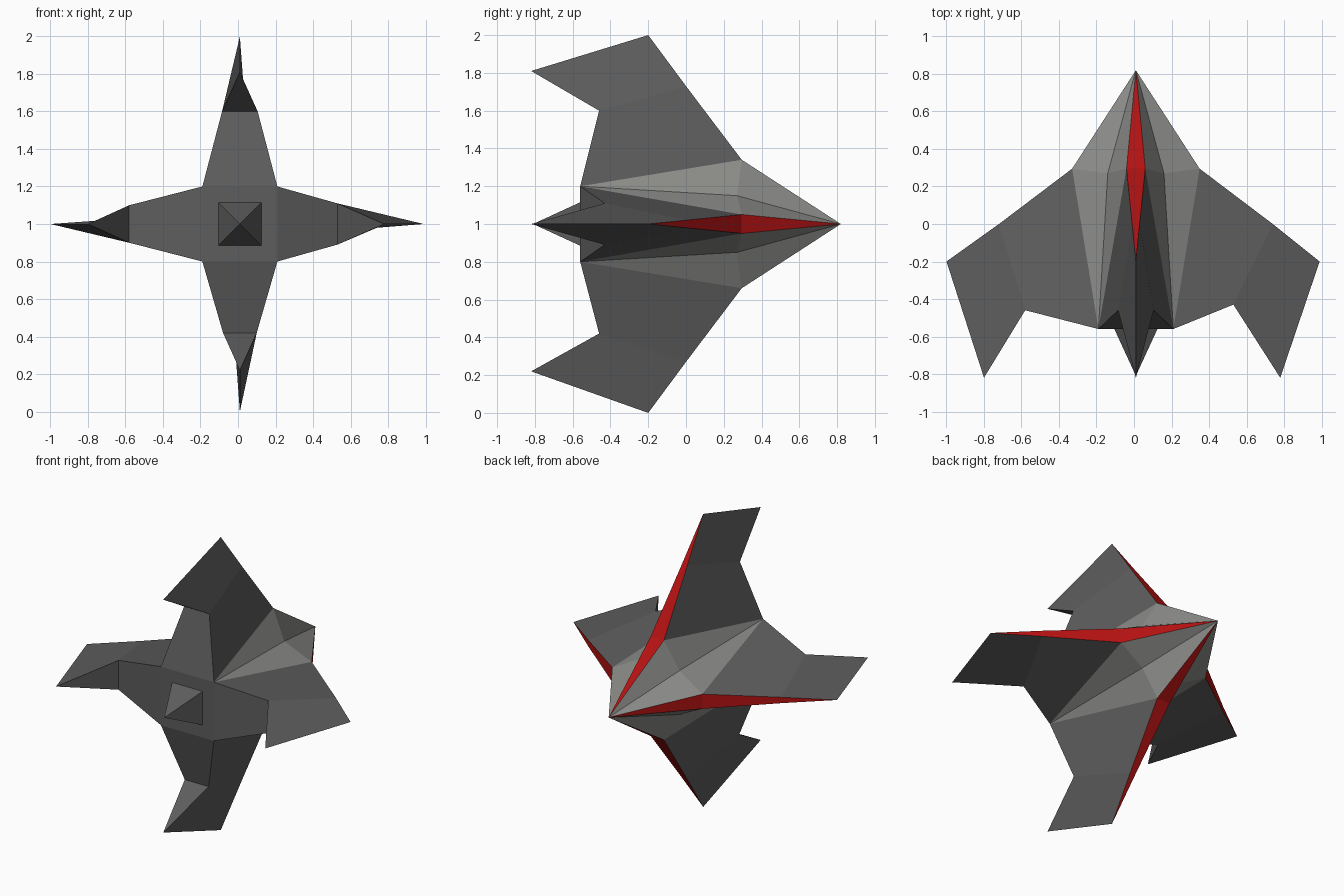
import bpy
from mathutils import Vector

cube = bpy.data.objects.get("Cube")
if cube:
    bpy.data.objects.remove(cube)


def make_material(name, color):
    mat = bpy.data.materials.new(name)
    mat.use_nodes = True
    mat.diffuse_color = (*color, 1)
    mat.node_tree.nodes["Principled BSDF"].inputs["Base Color"].default_value = (*color, 1)
    return mat


dark = make_material("dark_grey", (0.11, 0.11, 0.11))
light = make_material("light_grey", (0.26, 0.26, 0.25))
red = make_material("red", (0.45, 0.006, 0.006))

CENTER = Vector((0.01, 0, 1))
X, Z = Vector((1, 0, 0)), Vector((0, 0, 1))


def place(point, out, side):
    """Turn (reach, y, sideways) into a world position for one arm."""
    reach, y, sideways = point
    return CENTER + out * reach + side * sideways + Vector((0, y, 0))


def make_part(name, points, faces, mat):
    mesh = bpy.data.meshes.new(name)
    mesh.from_pydata(points, [], faces)
    mesh.materials.append(mat)
    obj = bpy.data.objects.new(name, mesh)
    bpy.context.collection.objects.link(obj)


def arm_part(name, polygons, arm, mat):
    """Build polygons given in arm space."""
    points = [place(p, *arm) for poly in polygons for p in poly]
    faces, start = [], 0
    for poly in polygons:
        faces.append(range(start, start + len(poly)))
        start += len(poly)
    make_part(name, points, [tuple(f) for f in faces], mat)


def flip(point):
    return (point[0], point[1], -point[2])


nose = (0, 0.82, 0)
lead = (0.34, 0.295, 0.05)      # widest point of the leading edge
bend = (0.73, 0.0, 0.02)        # crease across the fin
corner = (0.2, -0.56, 0.2)      # rear corner of the body
valley = (0.15, 0.27, 0.15)     # groove between neighbouring fins
next_lead = (lead[2], lead[1], lead[0])

# Four arms around the long axis: direction, side, notch, rear tip, outer tip
arms = {
    "left": (X, Z, (0.52, -0.43, 0.11), 0.77, 0.98),
    "top": (Z, -X, (0.6, -0.46, 0.095), 0.81, 1.0),
    "right": (-X, -Z, (0.59, -0.46, 0.1), 0.81, 1.01),
    "bottom": (-Z, X, (0.58, -0.46, 0.09), 0.78, 1.0),
}

for label, (out, side, notch, rear_reach, tip_reach) in arms.items():
    arm = (out, side)
    rear = (rear_reach, -0.82, 0)
    tip = (tip_reach, -0.2, 0)

    # Fin: two creased sides, the trailing face and the notch under the tip
    sides = [[corner, notch, bend, lead], [notch, rear, tip, bend]]
    mirrored = [[flip(p) for p in reversed(poly)] for poly in sides]
    trailing = [[flip(corner), flip(notch), notch, corner], [flip(notch), rear, notch]]
    arm_part(label + "_fin", sides + mirrored + trailing, arm, dark)

    # Red leading edge from nose to fin tip
    strip = [[nose, lead, flip(lead)], [flip(lead), lead, bend, tip, flip(bend)]]
    arm_part(label + "_leading_edge", strip, arm, red)

    # Body panels in the groove beside this fin
    panels = [[nose, valley, lead], [nose, next_lead, valley],
              [valley, corner, lead], [next_lead, corner, valley]]
    arm_part(label + "_body_panel", panels, arm, light)


def rear_square(half, y):
    return [CENTER + Vector((x * half, y, z * half))
            for x, z in ((-1, -1), (1, -1), (1, 1), (-1, 1))]


# Rear plate and the pointed tail on it
make_part("rear_plate", rear_square(0.2, -0.56), [(0, 1, 2, 3)], dark)
make_part("tail_spike", rear_square(0.115, -0.56) + [CENTER + Vector((0, -0.81, 0))],
          [(i, (i + 1) % 4, 4) for i in range(4)], dark)
